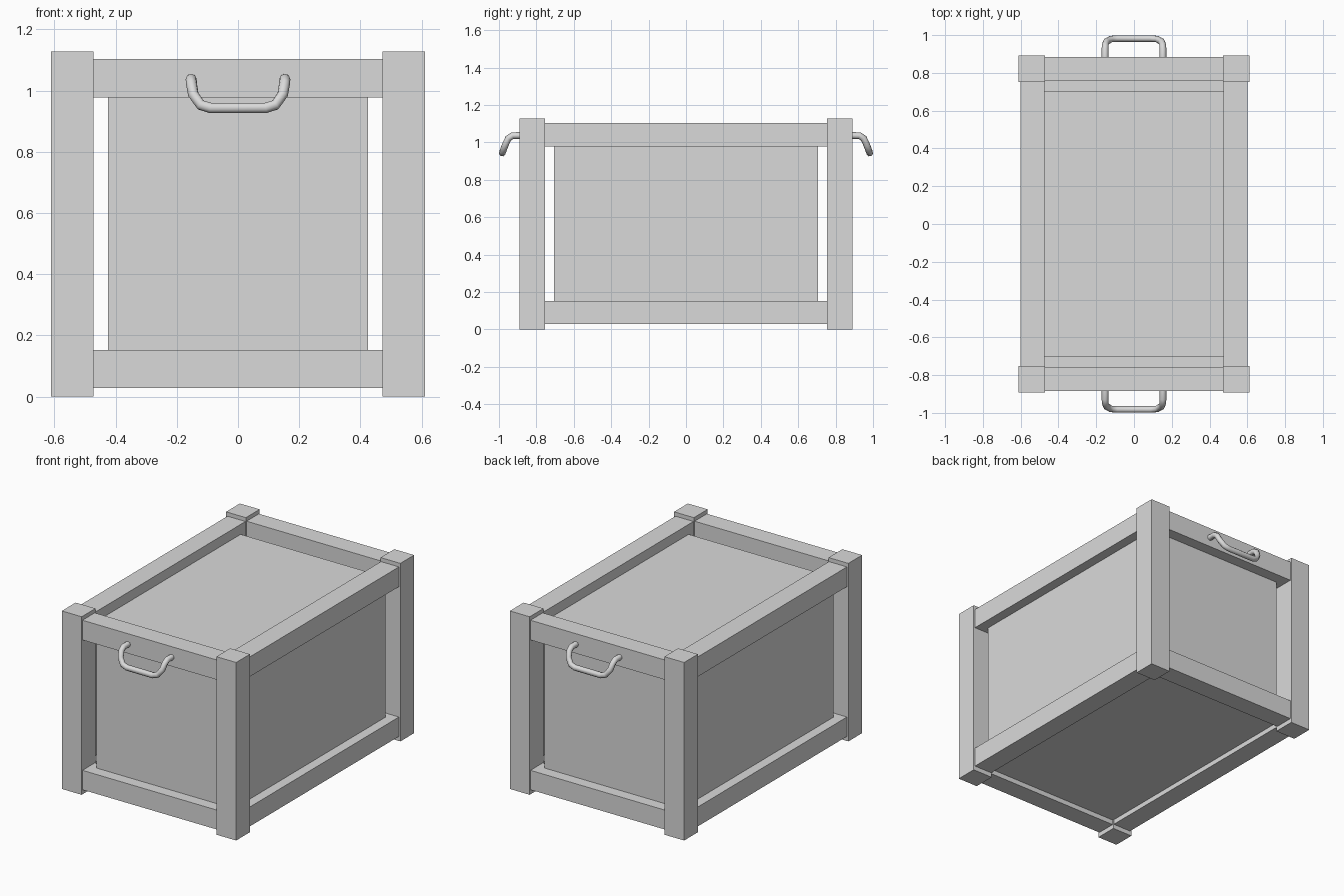
import bpy
import bmesh
from mathutils import Matrix, Vector

cube = bpy.data.objects.get("Cube")
if cube:
    bpy.data.objects.remove(cube, do_unlink=True)

# One plain grey for the whole crate
grey = bpy.data.materials.new("plain_grey")
grey.use_nodes = True
colour = (0.7, 0.7, 0.7, 1)
grey.diffuse_color = colour
for node in grey.node_tree.nodes:
    if node.type == 'BSDF_PRINCIPLED':
        node.inputs["Base Color"].default_value = colour


def box(name, x, y, z):
    """Box spanning the given (low, high) ranges."""
    spans = (x, y, z)
    centre = Vector([(a + b) / 2 for a, b in spans])
    size = Vector([b - a for a, b in spans])
    bm = bmesh.new()
    bmesh.ops.create_cube(bm, size=1, matrix=Matrix.Translation(centre) @ Matrix.Diagonal(size).to_4x4())
    mesh = bpy.data.meshes.new(name)
    bm.to_mesh(mesh)
    bm.free()
    mesh.materials.append(grey)
    obj = bpy.data.objects.new(name, mesh)
    bpy.context.collection.objects.link(obj)


def span(low, high, sign):
    return tuple(sorted((low * sign, high * sign)))


POST_X, POST_Y = 0.472, 0.753
SIDES = {"left": 1, "right": -1}
ENDS = {"front": -1, "back": 1}
LEVELS = {"lower": (0.029, 0.152), "upper": (0.978, 1.103)}
PANEL_Z = (0.07, 1.03)

# Corner posts
for side, sx in SIDES.items():
    for end, sy in ENDS.items():
        box(f"{end}_{side}_post", span(POST_X, 0.611, sx), span(POST_Y, 0.891, sy), (0, 1.128))

# Rails between the posts
for level, z in LEVELS.items():
    for side, sx in SIDES.items():
        box(f"{level}_{side}_rail", span(POST_X + 0.003, 0.601, sx), (-POST_Y, POST_Y), z)
    for end, sy in ENDS.items():
        box(f"{level}_{end}_rail", (-POST_X, POST_X), span(0.76, 0.883, sy), z)

# Thin panels held in the middle of the rails, with open slots at the corners
for side, sx in SIDES.items():
    box(f"{side}_panel", span(0.525, 0.539, sx), (-0.705, 0.705), PANEL_Z)
for end, sy in ENDS.items():
    box(f"{end}_panel", (-0.425, 0.425), span(0.797, 0.811, sy), PANEL_Z)
box("floor_board", (-0.5, 0.5), (-0.78, 0.78), (0.06, 0.075))
box("lid_board", (-0.5, 0.5), (-0.705, 0.705), (1.026, 1.04))

# Drooping tube handles on both ends
half = [(0.153, 0.87, 1.037), (0.153, 0.927, 1.037), (0.152, 0.95, 1.022),
        (0.146, 0.966, 0.987), (0.122, 0.979, 0.953), (0.09, 0.982, 0.943)]
path = half + [(-x, y, z) for x, y, z in reversed(half)]
for end, sy in ENDS.items():
    curve = bpy.data.curves.new(f"{end}_handle", 'CURVE')
    curve.dimensions = '3D'
    curve.bevel_depth = 0.018
    curve.bevel_resolution = 2
    curve.use_fill_caps = True
    spline = curve.splines.new('POLY')
    spline.points.add(len(path) - 1)
    for point, (x, y, z) in zip(spline.points, path):
        point.co = (-x * sy, y * sy, z, 1)
    spline.use_smooth = True
    curve.materials.append(grey)
    handle = bpy.data.objects.new(f"{end}_handle", curve)
    bpy.context.collection.objects.link(handle)
